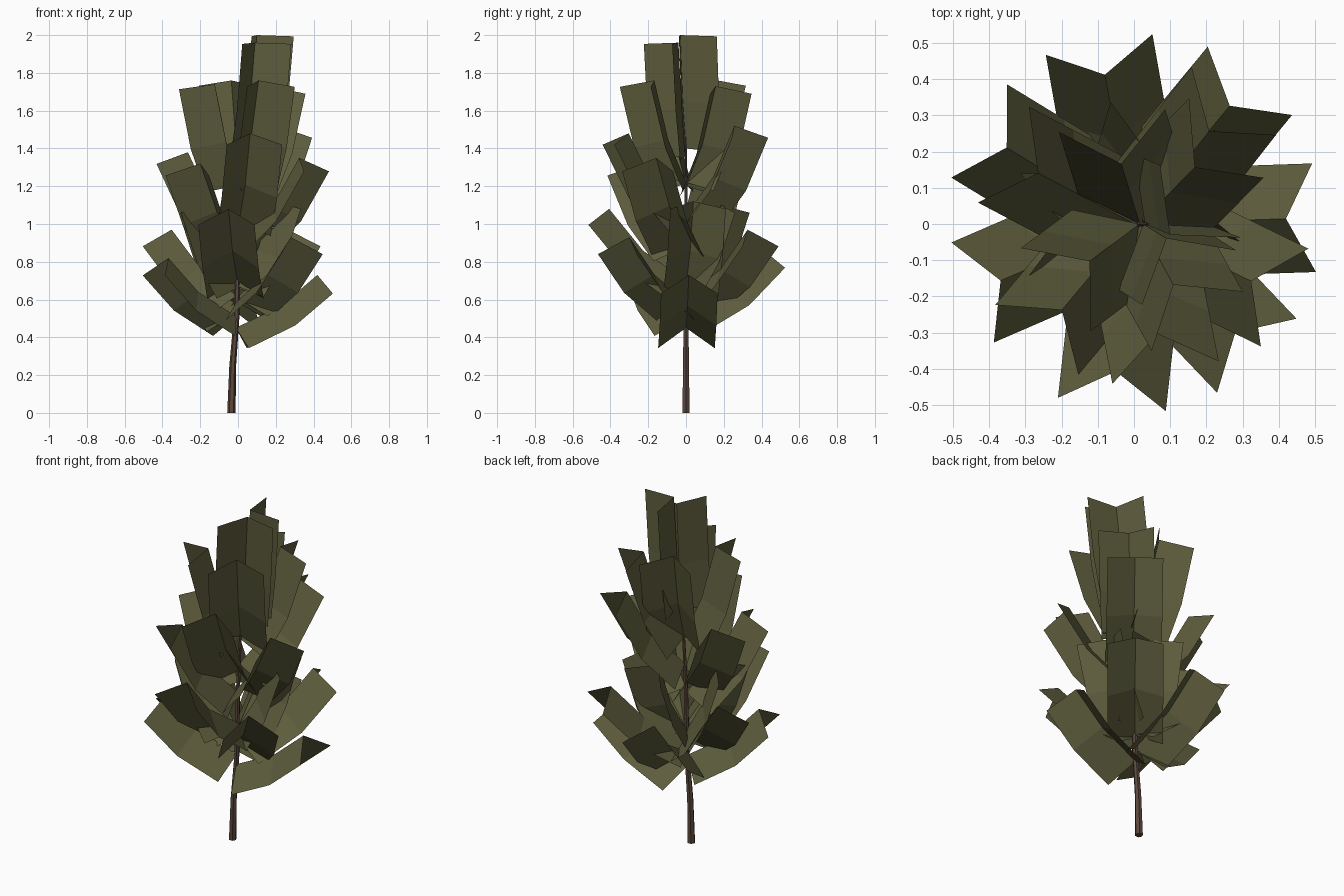
import bpy, bmesh, math
from mathutils import Vector

if "Cube" in bpy.data.objects:
    bpy.data.objects.remove(bpy.data.objects["Cube"])


def material(name, rgb):
    m = bpy.data.materials.new(name)
    m.diffuse_color = (*rgb, 1)
    m.use_nodes = True
    m.node_tree.nodes["Principled BSDF"].inputs["Base Color"].default_value = m.diffuse_color
    return m


LEAF = material("olive_leaf", (0.112, 0.110, 0.047))
BARK = material("brown_bark", (0.105, 0.064, 0.045))


def finish(bm, name, mat):
    me = bpy.data.meshes.new(name)
    bm.to_mesh(me)
    bm.free()
    me.materials.append(mat)
    ob = bpy.data.objects.new(name, me)
    bpy.context.collection.objects.link(ob)


# trunk: leaning, bent, six-sided tapering tube
TRUNK = [(-0.035, 0, 0, .022), (-0.028, 0, .25, .018), (-0.008, 0, .5, .015),
         (0.0, 0, .9, .012), (0.02, 0, 1.3, .007), (0.04, 0, 1.5, .003)]


def trunk_x(z):
    for a, b in zip(TRUNK, TRUNK[1:]):
        if z <= b[2]:
            return a[0] + (b[0] - a[0]) * (z - a[2]) / (b[2] - a[2])
    return TRUNK[-1][0]


bm = bmesh.new()
rings = [[bm.verts.new((x + r * math.cos(k * math.tau / 6), y + r * math.sin(k * math.tau / 6), z))
          for k in range(6)] for x, y, z, r in TRUNK]
for a, b in zip(rings, rings[1:]):
    for k in range(6):
        bm.faces.new((a[k], a[(k + 1) % 6], b[(k + 1) % 6], b[k]))
bm.faces.new(rings[0][::-1])
bm.faces.new(rings[-1])
finish(bm, "trunk", BARK)


def leaf_card(name, angle, reach, tip_z, rise, tip_xy=None):
    """Roof-folded strip of two segments, curving outward and up from the trunk."""
    a = math.radians(angle)
    out = Vector((math.cos(a), math.sin(a), 0))
    side = Vector((-out.y, out.x, 0))
    up = Vector((0, 0, 1))
    base_z = tip_z - rise
    base = Vector((trunk_x(base_z), 0, base_z))
    tip = Vector((*tip_xy, tip_z)) if tip_xy else out * reach + up * tip_z
    flat = (tip - base) - up * rise
    mid = base + flat * .56 + up * rise * .42
    pts = [base, mid, tip]
    # fold direction: away from the trunk, perpendicular to the strip
    slope = math.atan2(rise, reach)
    bm = bmesh.new()
    rows = []
    for p, bend in zip(pts, (-.05, 0, .08)):
        t = slope + bend
        drop = (out * math.sin(t) - up * math.cos(t)) * .125
        rows.append([bm.verts.new(p + drop - side * .15), bm.verts.new(p),
                     bm.verts.new(p + drop + side * .15)])
    for r, s in zip(rows, rows[1:]):
        for k in range(2):
            bm.faces.new((r[k], r[k + 1], s[k + 1], s[k]))
    finish(bm, name, LEAF)


# foliage tiers: angle, reach, tip height, rise
LOWER = [(2, .42, .73, .28), (51, .42, .97, .36), (101, .42, .86, .33), (149, .41, .97, .35),
         (203, .40, .82, .31), (263, .41, 1.08, .38), (313, .41, .93, .34)]
INNER = [(75, .19, 1.10, .44), (182, .19, 1.10, .44), (12, .19, 1.12, .45)]
MIDDLE = [(51, .33, 1.52, .47), (230, .31, 1.32, .44), (282, .31, 1.48, .47),
          (334, .36, 1.35, .44), (152, .30, 1.38, .44)]
UPPER = [(43, .23, 1.73, .53), (220, .16, 1.74, .53), (303, .20, 1.76, .54),
         (102, .17, 1.76, .54)]
for tier, rows in (("lower", LOWER), ("inner", INNER), ("middle", MIDDLE), ("upper", UPPER)):
    for i, row in enumerate(rows):
        leaf_card(f"{tier}_leaf_card_{i + 1}", *row)

# crown at the very top
leaf_card("crown_leaf_card_1", 48, .08, 2.0, .6, (.1, -.03))
leaf_card("crown_leaf_card_2", 300, .08, 1.96, .6, (.09, -.04))
